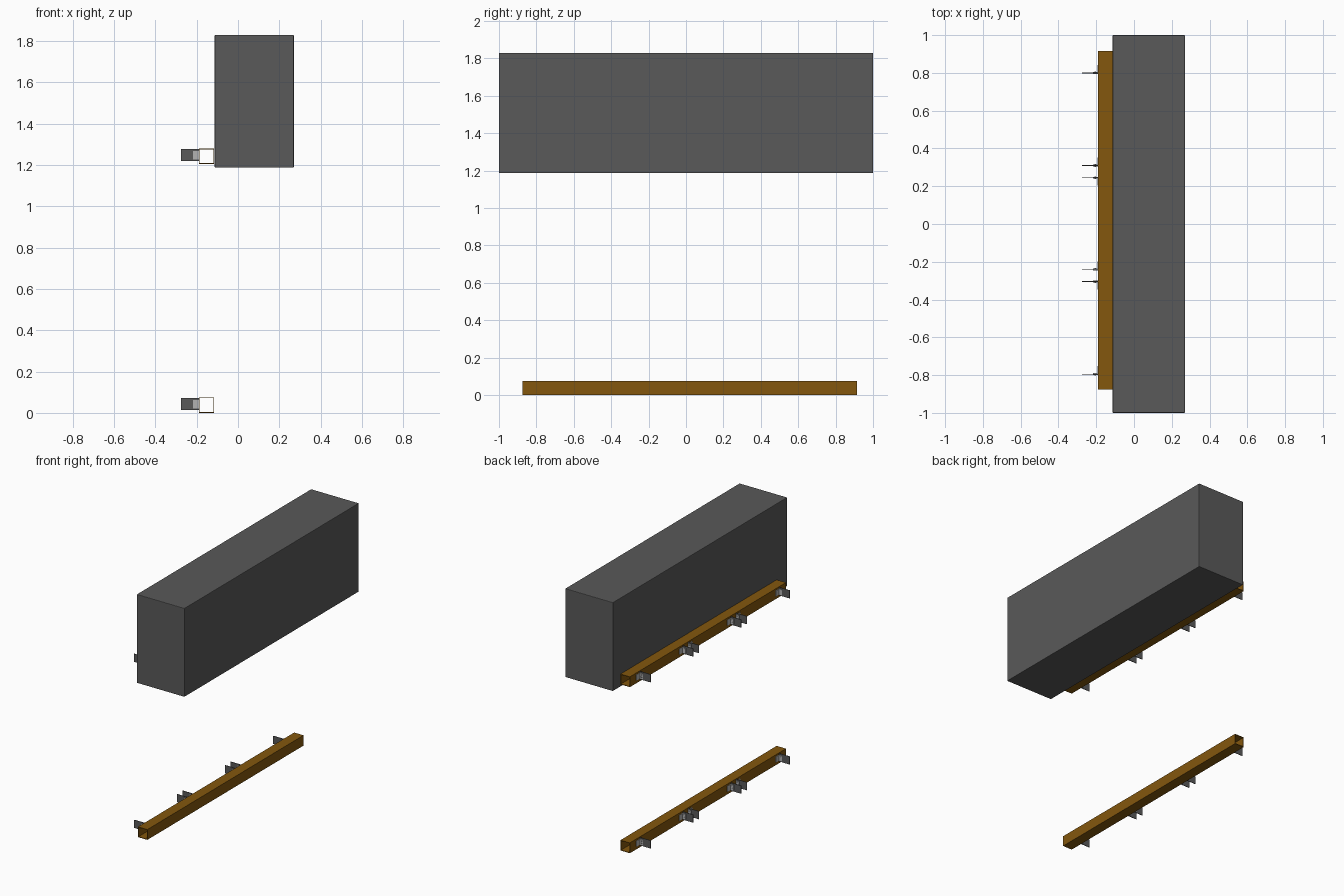
import bpy
import bmesh

if "Cube" in bpy.data.objects:
    bpy.data.objects.remove(bpy.data.objects["Cube"])


def material(name, rgb):
    m = bpy.data.materials.new(name)
    m.diffuse_color = (*rgb, 1)
    m.use_nodes = True
    m.node_tree.nodes["Principled BSDF"].inputs["Base Color"].default_value = m.diffuse_color
    return m


DARK = material("dark_grey", (0.1, 0.1, 0.1))
BROWN = material("brown", (0.23, 0.095, 0.004))
STEEL = material("steel", (0.45, 0.45, 0.45))


def finish(name, bm, mat):
    bmesh.ops.recalc_face_normals(bm, faces=bm.faces)
    me = bpy.data.meshes.new(name)
    bm.to_mesh(me)
    bm.free()
    ob = bpy.data.objects.new(name, me)
    bpy.context.collection.objects.link(ob)
    me.materials.append(mat)
    return ob


def add_box(bm, x0, x1, y0, y1, z0, z1):
    vs = bmesh.ops.create_cube(bm, size=1)["verts"]
    bmesh.ops.scale(bm, vec=(x1 - x0, y1 - y0, z1 - z0), verts=vs)
    bmesh.ops.translate(bm, vec=((x0 + x1) / 2, (y0 + y1) / 2, (z0 + z1) / 2), verts=vs)


def box(name, mat, *dims):
    bm = bmesh.new()
    add_box(bm, *dims)
    return finish(name, bm, mat)


# Square hollow section, open at both ends
def tube(name, x0, x1, y0, y1, z0, z1, t=0.004):
    bm = bmesh.new()
    rings = []
    for y in (y0, y1):
        for d in (0, t):
            rings.append([bm.verts.new((x, y, z)) for x, z in (
                (x0 + d, z0 + d), (x1 - d, z0 + d), (x1 - d, z1 - d), (x0 + d, z1 - d))])
    for a, b in ((0, 1), (1, 3), (3, 2), (2, 0)):
        for i in range(4):
            j = (i + 1) % 4
            bm.faces.new((rings[a][i], rings[a][j], rings[b][j], rings[b][i]))
    return finish(name, bm, BROWN)


# Main body with slightly eased edges
body = box("main_body", DARK, -0.113, 0.27, -1, 1, 1.187, 1.83)
bev = body.modifiers.new("eased_edges", "BEVEL")
bev.width = 0.004
bev.segments = 2

# Plate position along the rail and the side its lug flange points to
BRACKETS = ((0.80, 1), (0.31, 1), (0.245, -1), (-0.24, 1), (-0.305, -1), (-0.795, 1))
RAIL_X = -0.19

for level, base in (("lower", 0.0), ("upper", 1.205)):
    tube(f"{level}_rail", RAIL_X, -0.115, -0.875, 0.915, base, base + 0.075)
    for n, (y, side) in enumerate(BRACKETS, 1):
        # Projecting plate
        box(f"{level}_plate_{n}", DARK, -0.276, RAIL_X,
            y - 0.002, y + 0.002, base + 0.014, base + 0.072)
        # Angle lug: one leg on the plate, one on the rail
        bm = bmesh.new()
        ya, yb = sorted((y - 0.005 * side, y + 0.005 * side))
        add_box(bm, -0.217, RAIL_X, ya, yb, base + 0.021, base + 0.062)
        ya, yb = sorted((y, y + 0.042 * side))
        add_box(bm, RAIL_X - 0.004, RAIL_X, ya, yb, base + 0.021, base + 0.062)
        # Small bolt heads through the plate leg
        for z in (0.033, 0.050):
            add_box(bm, -0.209, -0.201, y - 0.007, y + 0.007,
                    base + z - 0.004, base + z + 0.004)
        finish(f"{level}_lug_{n}", bm, STEEL)
